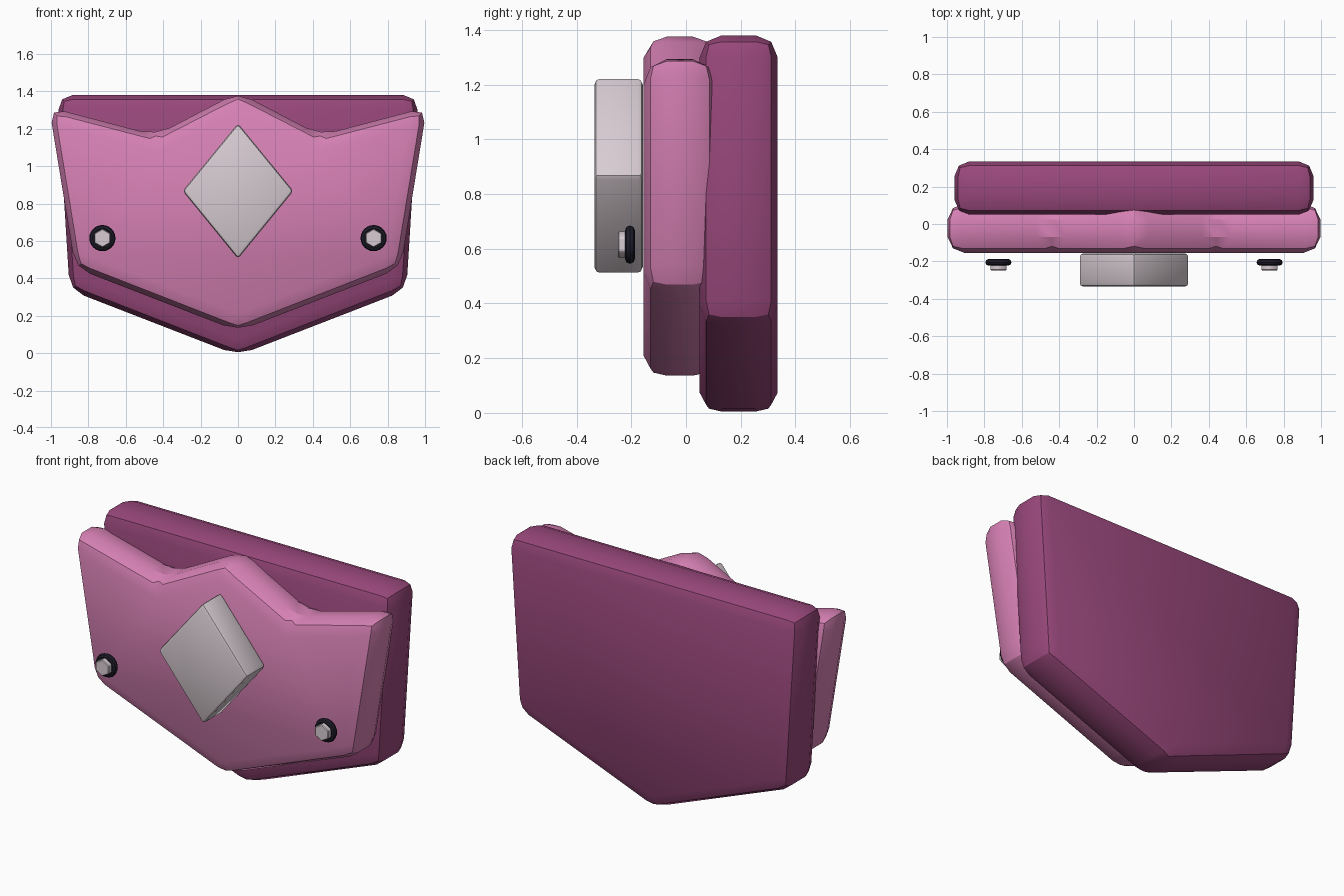
import bpy, bmesh, math

cube = bpy.data.objects.get("Cube")
if cube:
    bpy.data.objects.remove(cube, do_unlink=True)


def material(name, rgb):
    m = bpy.data.materials.new(name)
    m.use_nodes = True
    m.diffuse_color = (*rgb, 1)
    m.node_tree.nodes["Principled BSDF"].inputs["Base Color"].default_value = (*rgb, 1)
    return m


pink = material("pink", (0.68, 0.22, 0.46))
plum = material("plum", (0.32, 0.065, 0.20))
silver = material("pale silver", (0.68, 0.60, 0.64))
black = material("blue black", (0.012, 0.011, 0.022))


def finish(obj, name, mat):
    obj.name = name
    obj.data.materials.append(mat)
    bpy.ops.object.select_all(action="DESELECT")
    obj.select_set(True)
    bpy.context.view_layer.objects.active = obj
    bpy.ops.object.shade_smooth_by_angle(angle=math.radians(30))


def plate(name, half, y_front, y_back, bevel, segments, mat):
    """Extrude an outline, mirrored from its +x half, along y and round all edges."""
    outline = half + [(-x, z) for x, z in reversed(half) if x > 0]
    bm = bmesh.new()
    face = bm.faces.new([bm.verts.new((x, y_front, z)) for x, z in outline])
    ext = bmesh.ops.extrude_face_region(bm, geom=[face])
    for v in ext["geom"]:
        if isinstance(v, bmesh.types.BMVert):
            v.co.y = y_back
    bmesh.ops.recalc_face_normals(bm, faces=bm.faces)
    bmesh.ops.bevel(bm, geom=bm.edges[:], offset=bevel, segments=segments,
                    profile=0.5, affect="EDGES", clamp_overlap=True)
    mesh = bpy.data.meshes.new(name)
    bm.to_mesh(mesh)
    bm.free()
    obj = bpy.data.objects.new(name, mesh)
    bpy.context.collection.objects.link(obj)
    finish(obj, name, mat)


# Layered plates, listed from the bottom point up to the top
plate("back_plate", [(0, -0.012), (0.90, 0.337), (0.965, 1.38)],
      0.05, 0.335, 0.08, 2, plum)
plate("front_plate", [(0, 0.118), (0.87, 0.455), (1.01, 1.315), (0.44, 1.165), (0, 1.395)],
      -0.155, 0.11, 0.085, 2, pink)

# Central diamond block
plate("diamond", [(0, 0.505), (0.296, 0.867), (0, 1.228)],
      -0.335, -0.158, 0.018, 2, silver)

# Bolts with dark washers
for side, sx in (("left", 1), ("right", -1)):
    x, z = sx * 0.725, 0.615
    bpy.ops.mesh.primitive_torus_add(
        major_segments=24, minor_segments=8, major_radius=0.052, minor_radius=0.018,
        location=(x, -0.205, z), rotation=(math.pi / 2, 0, 0))
    finish(bpy.context.object, side + "_washer", black)
    bpy.ops.mesh.primitive_cylinder_add(
        vertices=6, radius=0.05, depth=0.045,
        location=(x, -0.226, z), rotation=(math.pi / 2, 0, 0))
    head = bpy.context.object
    bm = bmesh.new()
    bm.from_mesh(head.data)
    bmesh.ops.bevel(bm, geom=bm.edges[:], offset=0.004, segments=1, affect="EDGES")
    bm.to_mesh(head.data)
    bm.free()
    finish(head, side + "_bolt_head", silver)
